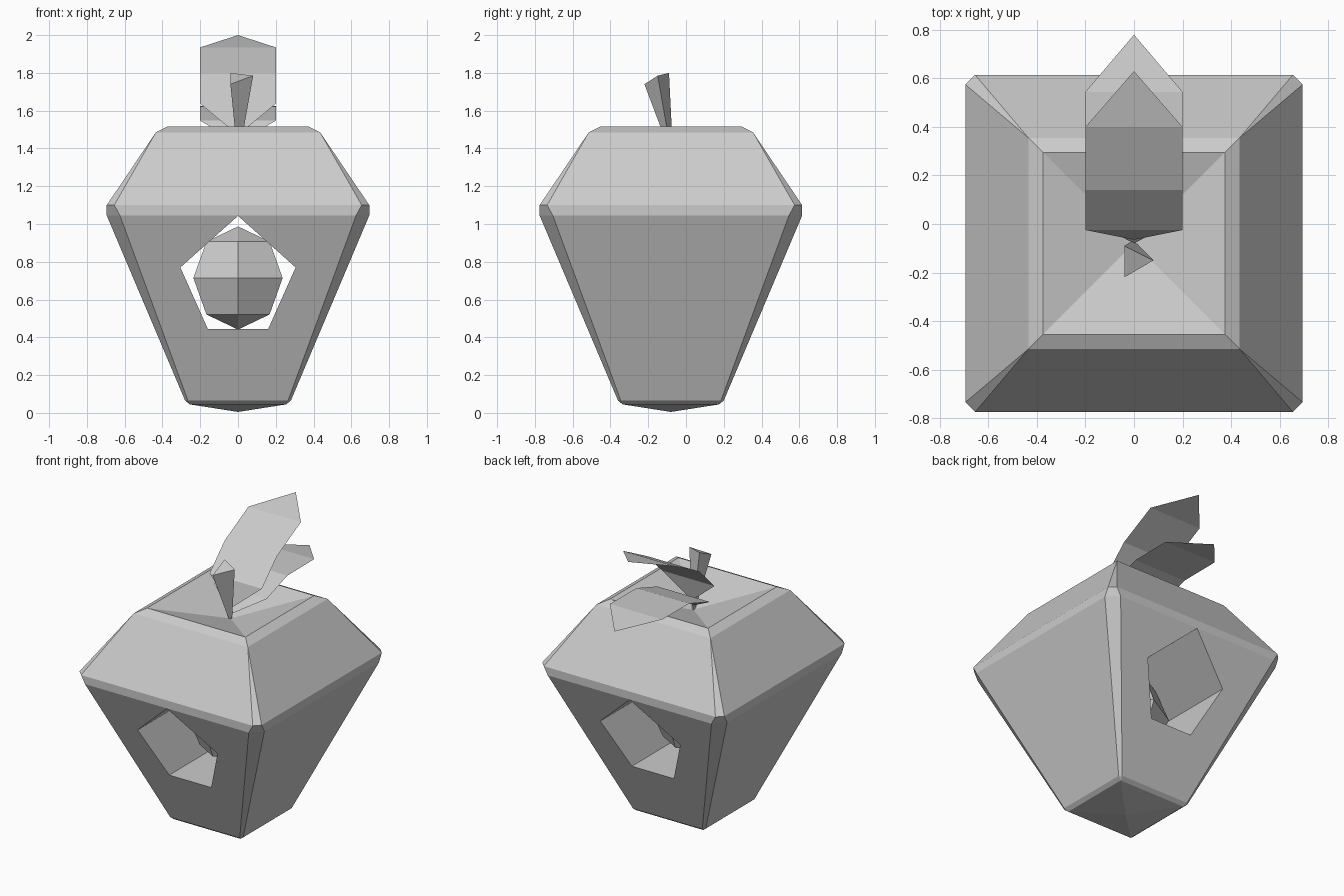
import bpy, bmesh

if "Cube" in bpy.data.objects:
    bpy.data.objects.remove(bpy.data.objects["Cube"])

CY = -0.08  # body axis in y

grey = bpy.data.materials.new("plain grey")
grey.diffuse_color = (0.6, 0.6, 0.6, 1)
grey.use_nodes = True
grey.node_tree.nodes["Principled BSDF"].inputs["Base Color"].default_value = grey.diffuse_color


def add_object(name, bm, recalc=True):
    if recalc:
        bmesh.ops.recalc_face_normals(bm, faces=bm.faces[:])
    mesh = bpy.data.meshes.new(name)
    bm.to_mesh(mesh)
    bm.free()
    mesh.materials.append(grey)
    obj = bpy.data.objects.new(name, mesh)
    bpy.context.collection.objects.link(obj)
    return obj


def loft(bm, rings):
    """Bridge a list of equally long closed rings, return their vertices."""
    vs = [[bm.verts.new(p) for p in ring] for ring in rings]
    n = len(vs[0])
    for a, b in zip(vs, vs[1:]):
        for i in range(n):
            j = (i + 1) % n
            bm.faces.new((a[i], a[j], b[j], b[i]))
    return vs


def cut_square(half, inner, z):
    """Square ring with chamfered corners."""
    h, c = half, inner
    pts = [(c, -h), (h, -c), (h, c), (c, h), (-c, h), (-h, c), (-h, -c), (-c, -h)]
    return [(x, y + CY, z) for x, y in pts]


# Fruit body: stacked square rings, pointed below, dimpled on top
bm = bmesh.new()
profile = [(0, 0, 0.005), (0.255, 0.255, 0.045), (0.28, 0.265, 0.065),
           (0.695, 0.625, 1.045), (0.695, 0.655, 1.1),
           (0.435, 0.435, 1.485), (0.375, 0.375, 1.515), (0, 0, 1.4)]
loft(bm, [cut_square(*p) for p in profile])
bmesh.ops.remove_doubles(bm, verts=bm.verts[:], dist=0.0005)
body = add_object("fruit_body", bm)

# Five-sided tunnel from front to back
bm = bmesh.new()
pentagon = [(0, 1.043), (-0.305, 0.77), (-0.16, 0.445), (0.16, 0.445), (0.305, 0.77)]
front, back = loft(bm, [[(x, y, z) for x, z in pentagon] for y in (-1.2, 1.2)])
bm.faces.new(front)
bm.faces.new(back)
cutter = add_object("tunnel_cutter", bm)
cutter.hide_render = True
mod = body.modifiers.new("tunnel", 'BOOLEAN')
mod.operation = 'DIFFERENCE'
mod.solver = 'EXACT'
mod.object = cutter
bpy.context.view_layer.objects.active = body
bpy.ops.object.modifier_apply(modifier=mod.name)
bpy.data.objects.remove(cutter)

# Core ball floating in the tunnel
bm = bmesh.new()
bmesh.ops.create_uvsphere(bm, u_segments=6, v_segments=4, radius=0.273)
bmesh.ops.translate(bm, verts=bm.verts[:], vec=(0, CY, 0.714))
add_object("core_ball", bm)

# Three-sided stem, flaring upward
bm = bmesh.new()
base, top = loft(bm, [
    [(-0.006, -0.092, 1.4), (0.012, -0.082, 1.4), (-0.006, -0.07, 1.4)],
    [(-0.04, -0.22, 1.74), (0.08, -0.15, 1.785), (-0.04, -0.09, 1.8)]])
bm.faces.new(base)
bm.faces.new(top)
add_object("stem", bm)


# Leaves: thin folded strips with pointed ends, given as (y, z) profiles
def leaf(name, base, folds, tip, half=0.2):
    bm = bmesh.new()
    rows = [[bm.verts.new((x, y, z)) for x in (-half, half)] for y, z in folds]
    b = bm.verts.new((0, *base))
    t = bm.verts.new((0, *tip))
    bm.faces.new((b, rows[0][1], rows[0][0]))
    for p, q in zip(rows, rows[1:]):
        bm.faces.new((p[0], p[1], q[1], q[0]))
    bm.faces.new((rows[-1][0], rows[-1][1], t))
    add_object(name, bm, recalc=False)


leaf("upper_leaf", (-0.065, 1.47),
     [(-0.025, 1.637), (0.14, 1.8), (0.4, 1.935)], (0.63, 2.0))
leaf("lower_leaf", (-0.08, 1.43),
     [(0.027, 1.547), (0.252, 1.622), (0.545, 1.624)], (0.78, 1.577))
